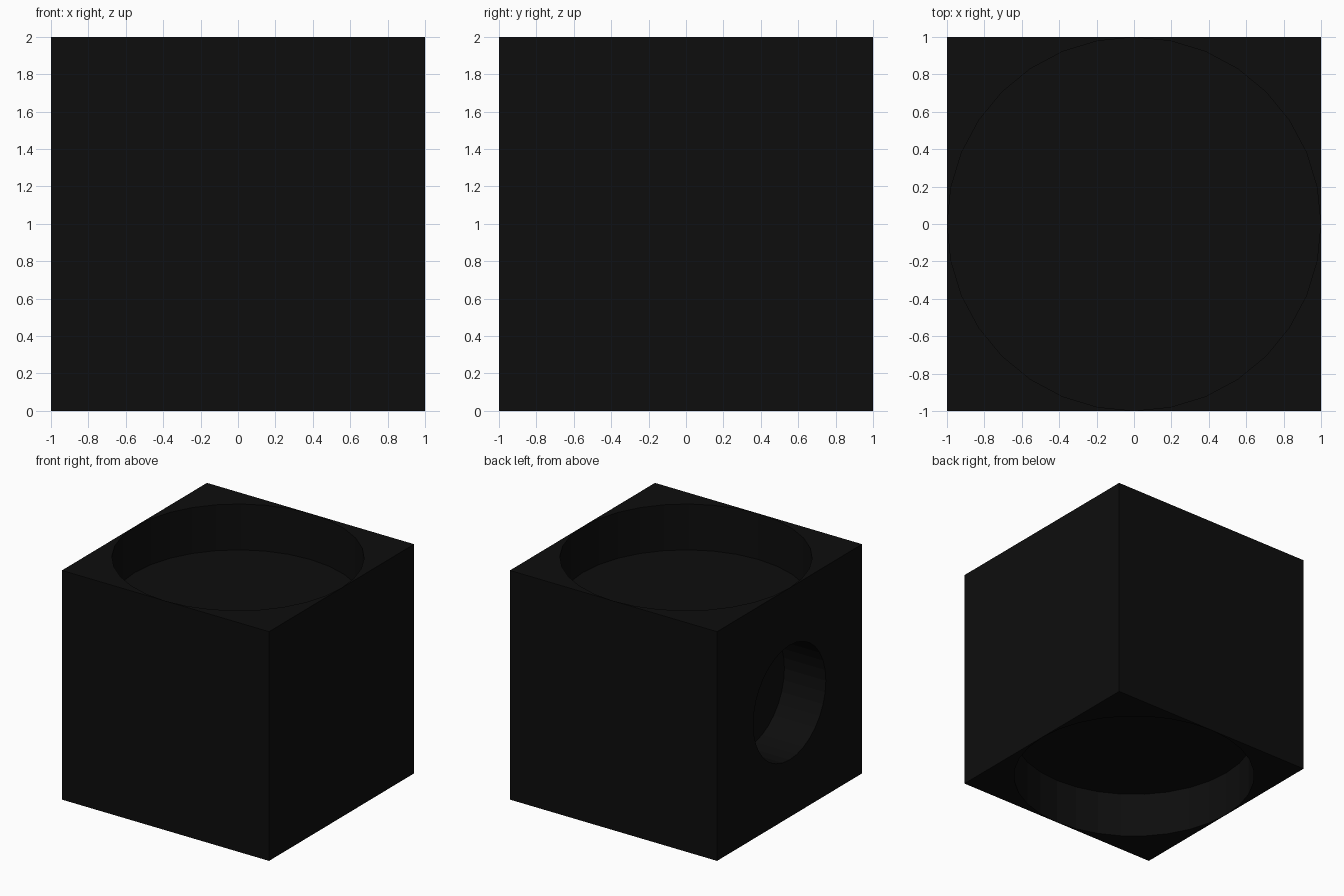
import bpy
from math import pi
from mathutils import Vector

default = bpy.data.objects.get("Cube")
if default:
    bpy.data.objects.remove(default, do_unlink=True)

DEPTH = 0.4       # depth of every recess
SIDES = 32

# Single near-black colour
black = bpy.data.materials.new("near_black")
black.use_nodes = True
colour = (0.004, 0.004, 0.004, 1)
black.diffuse_color = colour
black.node_tree.nodes["Principled BSDF"].inputs["Base Color"].default_value = colour

# Block body
bpy.ops.mesh.primitive_cube_add(size=2, location=(0, 0, 1))
block = bpy.context.object
block.name = "block"
block.data.materials.append(black)


def cut_recess(name, face_centre, radius, rotation=(0, 0, 0)):
    """Sink a round recess, centred on a face, into the block."""
    bpy.ops.mesh.primitive_cylinder_add(vertices=SIDES, radius=radius, depth=2 * DEPTH,
                                        location=Vector(face_centre), rotation=rotation)
    cutter = bpy.context.object
    cutter.name = name
    cutter.hide_render = True
    cutter.data.materials.append(black)

    bpy.context.view_layer.objects.active = block
    mod = block.modifiers.new(name, "BOOLEAN")
    mod.operation = "DIFFERENCE"
    mod.solver = "EXACT"
    mod.object = cutter
    bpy.ops.object.modifier_apply(modifier=name)
    bpy.data.objects.remove(cutter, do_unlink=True)


# Wide recesses in the top and bottom, a smaller one in the -x side
cut_recess("top_recess", (0, 0, 2), 0.998)
cut_recess("bottom_recess", (0, 0, 0), 0.998)
cut_recess("side_recess", (-1, 0, 1), 0.5, (0, pi / 2, 0))
